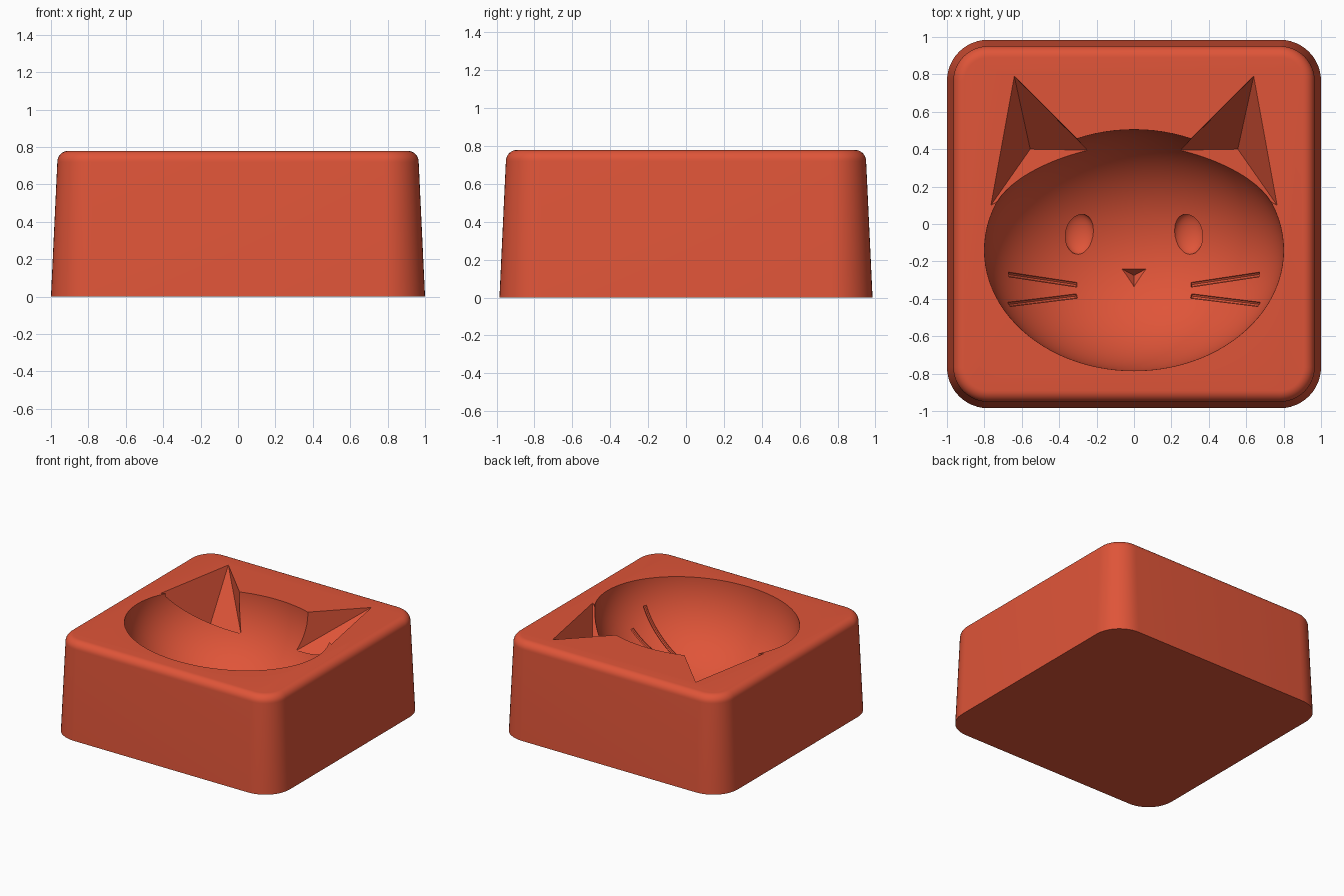
import bpy, bmesh, math
from mathutils import Vector, Matrix

if "Cube" in bpy.data.objects:
    bpy.data.objects.remove(bpy.data.objects["Cube"])

TOP = 0.78                              # height of the block
BOWL = Vector((0.80, 0.645, 0.64))      # radii of the face hollow
BOWL_Y = -0.14

clay = bpy.data.materials.new("terracotta_red")
clay.use_nodes = True
clay.diffuse_color = (0.74, 0.09, 0.04, 1)
clay.node_tree.nodes["Principled BSDF"].inputs["Base Color"].default_value = clay.diffuse_color


def add_object(name, bm):
    bmesh.ops.recalc_face_normals(bm, faces=bm.faces)
    mesh = bpy.data.meshes.new(name)
    bm.to_mesh(mesh)
    bm.free()
    obj = bpy.data.objects.new(name, mesh)
    bpy.context.collection.objects.link(obj)
    return obj


def ellipsoid(name, centre, radii, u, v):
    bm = bmesh.new()
    place = Matrix.Translation(centre) @ Matrix.Diagonal((*radii, 1))
    bmesh.ops.create_uvsphere(bm, u_segments=u, v_segments=v, radius=1, matrix=place)
    return add_object(name, bm)


def hull(name, points):
    bm = bmesh.new()
    for p in points:
        bm.verts.new(p)
    bmesh.ops.convex_hull(bm, input=bm.verts[:])
    return add_object(name, bm)


def bowl_z(x, y):
    """Height of the hollow's surface at a point."""
    k = 1 - (x / BOWL.x) ** 2 - ((y - BOWL_Y) / BOWL.y) ** 2
    return TOP - BOWL.z * math.sqrt(max(k, 0))


def rounded_ring(bm, inset, z, steps=12):
    """Loop of vertices around a rounded rectangle."""
    r = 0.22 - inset
    ring = []
    for corner, (sx, sy) in enumerate([(1, 1), (-1, 1), (-1, -1), (1, -1)]):
        for i in range(steps + 1):
            a = math.pi / 2 * (corner + i / steps)
            ring.append(bm.verts.new((sx * 0.78 + r * math.cos(a),
                                      sy * 0.765 + r * math.sin(a), z)))
    return ring


# Tapered block with a rounded upper rim
bm = bmesh.new()
edge = 0.06
levels = [(0, 0), (0.034, TOP - edge)]
for i in range(1, 9):
    a = math.pi / 2 * i / 8
    levels.append((0.034 + edge * (1 - math.cos(a)), TOP - edge + edge * math.sin(a)))
rings = [rounded_ring(bm, inset, z) for inset, z in levels]
for low, high in zip(rings, rings[1:]):
    for i in range(len(low)):
        j = (i + 1) % len(low)
        bm.faces.new((low[i], low[j], high[j], high[i]))
bm.faces.new(rings[0])
bm.faces.new(rings[-1])
block = add_object("cat_face_mould", bm)
block.data.materials.append(clay)

# Hollow for the head
cutters = [ellipsoid("head_cutter", (0, BOWL_Y, TOP), BOWL, 96, 47)]

for side, label in ((1, "left"), (-1, "right")):
    # Pointed ear hollow, deepest next to the head
    outline = [(0.64, 0.79), (0.765, 0.10), (0.24, 0.39)]
    points = [(side * x, y, TOP + dz) for x, y in outline for dz in (0, 0.1)]
    points += [(side * 0.25, 0.395, TOP - 0.30), (side * 0.555, 0.40, TOP - 0.39)]
    cutters.append(hull(label + "_ear_cutter", points))

    # Oval eye
    eye = (side * 0.295, -0.05)
    cutters.append(ellipsoid(label + "_eye_cutter", (*eye, bowl_z(*eye)),
                             (0.085, 0.113, 0.05), 32, 17))

    # Two whiskers following the curve of the hollow
    for level, start, end in (("upper", (0.305, -0.325), (0.67, -0.27)),
                              ("lower", (0.305, -0.385), (0.67, -0.43))):
        curve = bpy.data.curves.new("whisker_path", "CURVE")
        curve.dimensions = "3D"
        curve.bevel_depth = 0.014
        curve.bevel_resolution = 2
        curve.use_fill_caps = True
        spline = curve.splines.new("POLY")
        count = 14
        spline.points.add(count - 1)
        for i, point in enumerate(spline.points):
            p = Vector(start).lerp(Vector(end), i / (count - 1))
            point.co = (side * p.x, p.y, bowl_z(p.x, p.y), 1)
        path = bpy.data.objects.new("whisker_path", curve)
        bpy.context.collection.objects.link(path)
        bpy.context.view_layer.update()
        bm = bmesh.new()
        bm.from_mesh(path.to_mesh())
        bmesh.ops.remove_doubles(bm, verts=bm.verts, dist=0.0005)
        path.to_mesh_clear()
        bpy.data.objects.remove(path)
        cutters.append(add_object(f"{label}_{level}_whisker_cutter", bm))

# Three-sided nose
nose = [(-0.065, -0.24), (0.065, -0.24), (0, -0.335)]
points = [(x, y, bowl_z(x, y) + dz) for x, y in nose for dz in (0, 0.08)]
cutters.append(hull("nose_cutter", points + [(0, -0.275, bowl_z(0, -0.275) - 0.05)]))

# Cut every hollow, then bake the result and drop the cutters
for cutter in cutters:
    cutter.hide_render = True
    mod = block.modifiers.new(cutter.name, "BOOLEAN")
    mod.operation = "DIFFERENCE"
    mod.solver = "EXACT"
    mod.object = cutter
bpy.context.view_layer.update()
baked = bpy.data.meshes.new_from_object(block.evaluated_get(bpy.context.evaluated_depsgraph_get()))
block.modifiers.clear()
block.data = baked
baked.materials.clear()
baked.materials.append(clay)
for face in baked.polygons:
    face.material_index = 0
for cutter in cutters:
    bpy.data.objects.remove(cutter)

# Smooth curves with crisp edges
bpy.ops.object.select_all(action="DESELECT")
block.select_set(True)
bpy.context.view_layer.objects.active = block
bpy.ops.object.shade_smooth_by_angle(angle=math.radians(30))
